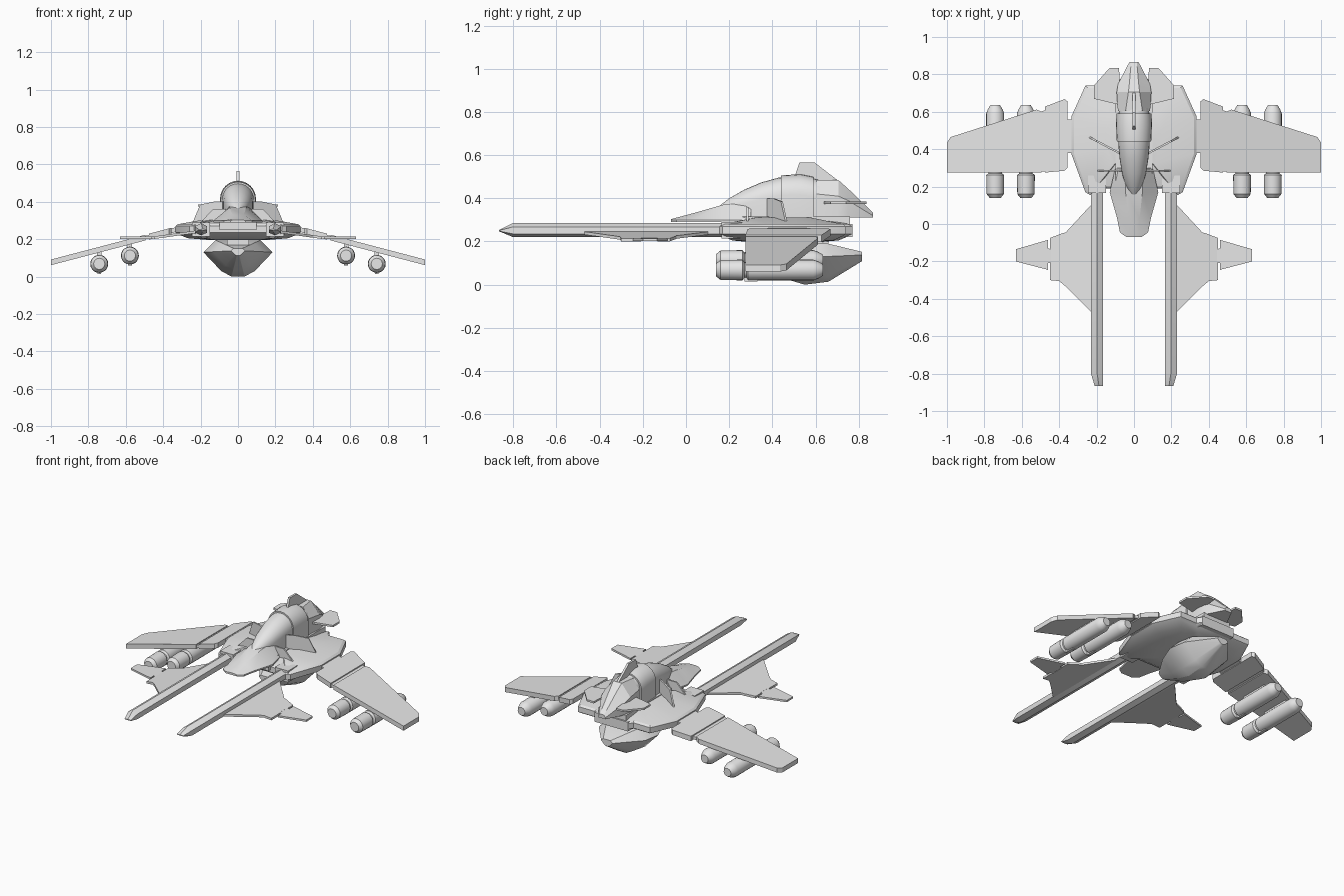
import bpy, bmesh
from math import sin, cos, pi, radians

if "Cube" in bpy.data.objects:
    bpy.data.objects.remove(bpy.data.objects["Cube"])

grey = bpy.data.materials.new("plain_grey")
grey.use_nodes = True
grey.diffuse_color = (0.8, 0.8, 0.8, 1)
grey.node_tree.nodes["Principled BSDF"].inputs["Base Color"].default_value = (0.8, 0.8, 0.8, 1)
parts = []


def loft(name, rings, mirror=False):
    """Skin a row of equal-sized closed rings and cap both ends."""
    bm = bmesh.new()
    rows = [[bm.verts.new(p) for p in ring] for ring in rings]
    n = len(rows[0])
    for a, b in zip(rows, rows[1:]):
        for i in range(n):
            j = (i + 1) % n
            bm.faces.new((a[i], a[j], b[j], b[i]))
    bm.faces.new(rows[0])
    bm.faces.new(rows[-1])
    bmesh.ops.recalc_face_normals(bm, faces=bm.faces)
    mesh = bpy.data.meshes.new(name)
    bm.to_mesh(mesh)
    bm.free()
    mesh.materials.append(grey)
    ob = bpy.data.objects.new(name, mesh)
    bpy.context.collection.objects.link(ob)
    if mirror:
        ob.modifiers.new("Mirror", "MIRROR")
    parts.append(ob)
    return ob


def plate(name, outline, height, thick, mirror=True):
    """Flat panel: xy outline, z centre given by height(x)."""
    return loft(name, [[(x, y, height(x) + s * thick / 2) for x, y in outline]
                       for s in (-1, 1)], mirror)


def box(name, x0, x1, y0, y1, z0, z1, mirror=True):
    return loft(name, [[(x0, y0, z), (x1, y0, z), (x1, y1, z), (x0, y1, z)]
                       for z in (z0, z1)], mirror)


def both_sides(half):
    """Complete a half outline with its mirror image."""
    return half + [(-x, v) for x, v in reversed(half) if x > 0]


# Main hull: faceted plate with a shallow bowl below and a low rise on top
hull = both_sides([(0, .77), (.12, .77), (.14, .74), (.26, .74), (.335, .575),
                   (.335, .375), (.26, .17), (.235, .155), (.2, .19), (.1, .19), (0, .19)][1:-1])
hull_steps = [(.45, .195), (.8, .205), (.95, .225), (1, .235), (1, .27), (.96, .28), (.45, .31)]
loft("hull", [[(x * s, .45 + (y - .45) * s, z) for x, y in hull] for s, z in hull_steps])
box("hull_front_block", -.12, .12, .6, .77, .22, .28, mirror=False)
box("hull_spine", -.1, .1, .17, .76, .25, .315, mirror=False)

# Canopy: arched sections
def arch(y, top, w, base=.3, n=12):
    arc = [(w * cos(pi * i / n), y, top - w + w * sin(pi * i / n)) for i in range(n + 1)]
    return [(w, y, base)] + arc + [(-w, y, base)]

loft("canopy", [arch(*s) for s in [(.155, .365, .018), (.2, .4, .042), (.27, .44, .064), (.35, .474, .077),
                                   (.43, .496, .084), (.53, .503, .086), (.62, .485, .08)]])
loft("canopy_collar", [arch(*s) for s in [(.44, .506, .092), (.53, .512, .096), (.59, .5, .094)]])

# Forward wedge under the canopy
def wedge(y, w, top, ridge):
    return [(w, y, .29), (w, y, .3), (ridge, y, top), (-ridge, y, top), (-w, y, .3), (-w, y, .29)]

loft("forward_wedge", [wedge(-.07, .04, .303, .02), wedge(-.045, .075, .31, .025),
                       wedge(.03, .09, .33, .03), wedge(.17, .13, .37, .045), wedge(.3, .1, .38, .05)])

# Tail housing, tapering backward
def tail(y, w, mid, top, ridge):
    return [(w, y, .31), (w, y, mid), (ridge, y, top), (-ridge, y, top), (-w, y, mid), (-w, y, .31)]

loft("tail_housing", [tail(.605, .086, .42, .485, .045), tail(.705, .093, .41, .485, .03),
                      tail(.75, .085, .39, .445, .025), tail(.865, .025, .32, .335, .015)])


def upright(name, profile, ends, thick, mirror):
    """Thin standing fin: (t, z) profile along the ground line between two ends."""
    (ax, ay), (bx, by) = ends
    dx, dy = bx - ax, by - ay
    size = (dx * dx + dy * dy) ** .5
    ox, oy = -dy / size * thick / 2, dx / size * thick / 2
    loft(name, [[(ax + dx * t + s * ox, ay + dy * t + s * oy, z) for t, z in profile]
                for s in (-1, 1)], mirror)


# Standing fins
upright("top_fin", [(0, .45), (.3, .5), (.37, .565), (.6, .565), (1, .47), (1, .42)],
        ((0, .41), (0, .72)), .014, False)
upright("diagonal_fin", [(0, .28), (0, .4), (.3, .4), (.75, .385), (1, .29), (1, .28)],
        ((.08, .38), (.24, .465)), .01, True)
upright("cross_fin", [(0, .28), (.18, .36), (.82, .36), (1, .28)],
        ((-.21, .285), (.21, .285)), .01, False)
plate("tail_canard", [(.07, .64), (.09, .64), (.215, .67), (.215, .74), (.13, .835), (.08, .835)],
      lambda x: .38, .012)

# Wings: hinge, root panel, link strip, outer panel
def wing_height(x):
    return .245 - .262 * (x - .355)

plate("wing_hinge", [(.32, .38), (.37, .38), (.37, .56), (.32, .56)], wing_height, .025)
plate("wing_root", [(.355, .3), (.37, .285), (.475, .275), (.475, .628), (.37, .668), (.355, .655)],
      wing_height, .032)
plate("wing_link", [(.47, .28), (.5, .28), (.5, .6), (.47, .61)], wing_height, .018)
plate("wing_outer", [(.495, .275), (1, .275), (1, .435), (.98, .465), (.52, .612), (.495, .6)],
      wing_height, .03)

# Stores under the wings
store_profile = [(.14, .03), (.16, .046), (.262, .048), (.27, .036), (.28, .036), (.288, .048),
                 (.59, .048), (.612, .04), (.635, .026)]
for label, x, z in (("inner", .578, .112), ("outer", .742, .068)):
    loft(label + "_store", [[(x + r * cos(pi * i / 10), y, z + r * sin(pi * i / 10)) for i in range(20)]
                            for y, r in store_profile], True)
    box(label + "_pylon", x - .012, x + .012, .33, .52, z + .03, wing_height(x), True)
    box(label + "_store_lug", x - .01, x + .01, .27, .33, z - .053, z - .03, True)

# Booms: six-sided beams with wedge tips
section = [(.165, .235), (.165, .268), (.197, .286), (.23, .268), (.23, .235), (.197, .22)]
tip = [(.165 + (x - .165) * .7, -.865, .25 + (z - .25) * .1) for x, z in section]
loft("boom", [tip] + [[(x, y, z) for x, z in section] for y in (-.8, .22)], True)
box("boom_socket", .15, .245, .165, .26, .215, .29)

# Boom fins, bending level at the tip
def fin_height(x):
    return .24 - .14 * (min(x, .45) - .22)

plate("boom_fin", [(.2, .12), (.225, .107), (.365, -.045), (.385, -.05), (.45, -.075), (.45, -.13), (.445, -.135),
                   (.445, -.205), (.45, -.21), (.45, -.3), (.4, -.305), (.37, -.33), (.225, -.475), (.2, -.49)],
      fin_height, .014)
plate("boom_fin_tip", [(.44, -.135), (.46, -.13), (.46, -.085), (.632, -.135), (.632, -.2), (.46, -.245),
                       (.46, -.21), (.44, -.205)], fin_height, .012)

# Belly pod
pod = both_sides([(.12, .195), (.185, .13), (.09, .03), (.035, 0)])
loft("belly_pod", [[(x * s, y, .14 + (z - .14) * s) for x, z in pod]
                   for y, s in ((.27, .2), (.42, .72), (.55, 1), (.66, .9), (.815, .22))])
box("pod_mount", -.06, .06, .36, .66, .15, .22, mirror=False)

# Smooth curved parts, keep edges sharp
for ob in bpy.context.selected_objects:
    ob.select_set(False)
for ob in parts:
    ob.select_set(True)
bpy.context.view_layer.objects.active = parts[0]
bpy.ops.object.shade_smooth_by_angle(angle=radians(25))
